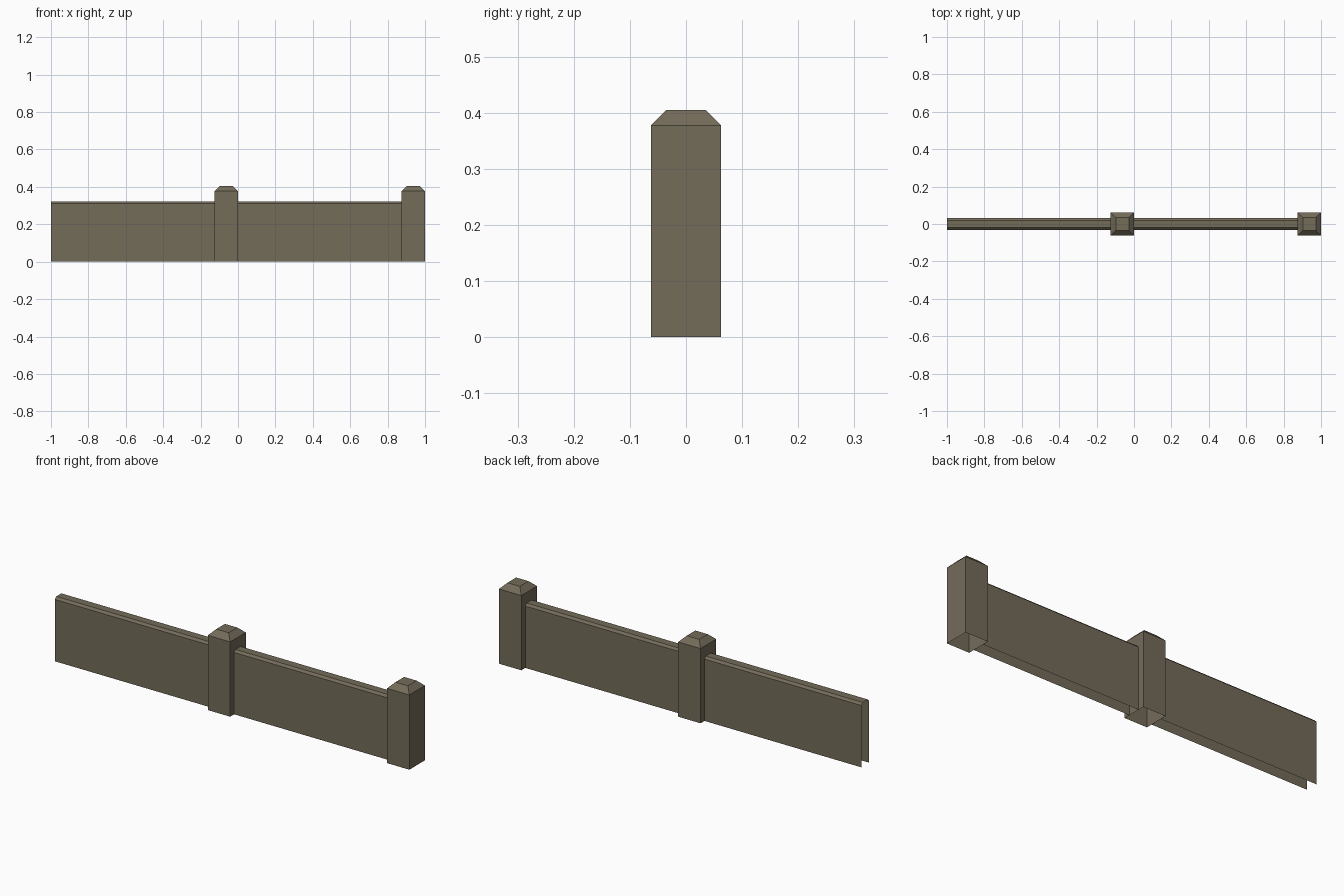
import bpy, bmesh

if "Cube" in bpy.data.objects:
    bpy.data.objects.remove(bpy.data.objects["Cube"])

stone = bpy.data.materials.new("weathered_stone")
stone.diffuse_color = (0.175, 0.150, 0.102, 1)
stone.use_nodes = True
stone.node_tree.nodes["Principled BSDF"].inputs["Base Color"].default_value = stone.diffuse_color


def make_object(name, bm):
    bmesh.ops.recalc_face_normals(bm, faces=bm.faces)
    mesh = bpy.data.meshes.new(name)
    bm.to_mesh(mesh)
    bm.free()
    mesh.materials.append(stone)
    obj = bpy.data.objects.new(name, mesh)
    bpy.context.collection.objects.link(obj)


def post(name, x, half=0.0625, shoulder=0.377, top=0.405, inset=0.028):
    """Square post with a chamfered cap and an open underside."""
    bm = bmesh.new()
    rings = []
    for r, z in ((half, 0), (half, shoulder), (half - inset, top)):
        rings.append([bm.verts.new((x + sx * r, sy * r, z))
                      for sx, sy in ((-1, -1), (1, -1), (1, 1), (-1, 1))])
    for low, high in zip(rings, rings[1:]):
        for i in range(4):
            j = (i + 1) % 4
            bm.faces.new((low[i], low[j], high[j], high[i]))
    bm.faces.new(rings[-1])
    make_object(name, bm)


def wall(name, x0, x1, half=0.031, shoulder=0.312, top=0.323, inset=0.011):
    """Thin wall shell with chamfered top edges, open ends and underside."""
    profile = [(-half, 0), (-half, shoulder), (inset - half, top),
               (half - inset, top), (half, shoulder), (half, 0)]
    bm = bmesh.new()
    left, right = [[bm.verts.new((x, y, z)) for y, z in profile] for x in (x0, x1)]
    for i in range(len(profile) - 1):
        bm.faces.new((left[i], right[i], right[i + 1], left[i + 1]))
    make_object(name, bm)


# Two identical bays: a wall panel followed by its post
for side, x in (("left", -1.0), ("right", 0.0)):
    wall(side + "_wall_panel", x, x + 0.875)
    post(side + "_post", x + 0.9375)
